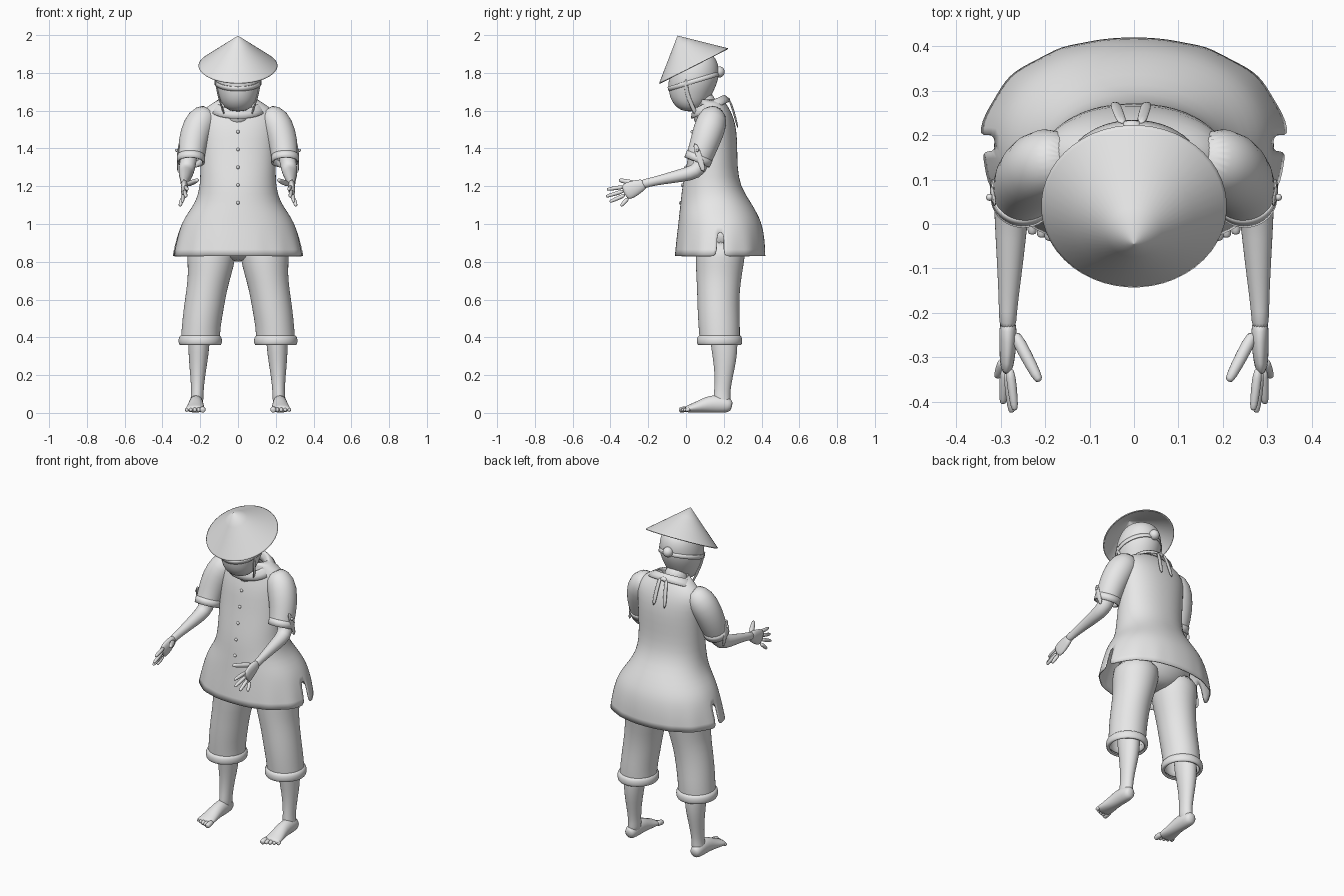
import bpy, bmesh, math
from mathutils import Vector

cube = bpy.data.objects.get("Cube")
if cube:
    bpy.data.objects.remove(cube)

clay = bpy.data.materials.new("plain_grey")
clay.use_nodes = True
clay.diffuse_color = (0.8, 0.8, 0.8, 1)
clay.node_tree.nodes["Principled BSDF"].inputs["Base Color"].default_value = clay.diffuse_color


def finish(name, bm, subdiv=1, thick=0):
    bmesh.ops.recalc_face_normals(bm, faces=bm.faces)
    for f in bm.faces:
        f.smooth = True
    me = bpy.data.meshes.new(name)
    bm.to_mesh(me)
    bm.free()
    me.materials.append(clay)
    ob = bpy.data.objects.new(name, me)
    bpy.context.collection.objects.link(ob)
    if subdiv:
        ob.modifiers.new("smooth", "SUBSURF").levels = subdiv
        ob.modifiers["smooth"].render_levels = subdiv
    if thick:
        m = ob.modifiers.new("thickness", "SOLIDIFY")
        m.thickness, m.offset = thick, -1
    return ob


def loft(rings, n=24, power=2.0, cap_start=True, cap_end=True):
    """Skin elliptical rings given as (centre, axis, radius_u, radius_v)."""
    bm = bmesh.new()
    loops = []
    for c, t, ru, rv in rings:
        t = Vector(t).normalized()
        u = Vector((1, 0, 0))
        u = (u - t * t.dot(u)).normalized()
        v = t.cross(u)
        loop = []
        for i in range(n):
            a = math.tau * (i + 0.5) / n
            ca, sa = math.cos(a), math.sin(a)
            x = math.copysign(abs(ca) ** (2 / power), ca)
            y = math.copysign(abs(sa) ** (2 / power), sa)
            loop.append(bm.verts.new(Vector(c) + u * ru * x + v * rv * y))
        loops.append(loop)
    for a, b in zip(loops, loops[1:]):
        for i in range(n):
            j = (i + 1) % n
            bm.faces.new((a[i], a[j], b[j], b[i]))
    if cap_start:
        bm.faces.new(loops[0][::-1])
    if cap_end:
        bm.faces.new(loops[-1])
    return bm


def tube(name, pts, n=12, subdiv=1, side=1, thick=0, **kw):
    """Tube through (x, y, z, radius_u, radius_v), mirrored by side."""
    ps = [Vector((p[0] * side, p[1], p[2])) for p in pts]
    rings = []
    for i, p in enumerate(pts):
        t = ps[min(i + 1, len(ps) - 1)] - ps[max(i - 1, 0)]
        rings.append((ps[i], t, p[3], p[-1]))
    return finish(name, loft(rings, n, **kw), subdiv, thick)


def stack(rows, **kw):
    """Horizontal rings given as (z, x, y_front, y_back, radius_x)."""
    return loft([((x, (f + b) / 2, z), (0, 0, 1), rx, (b - f) / 2)
                 for z, x, f, b, rx in rows], **kw)


def ball(name, centre, r):
    bm = bmesh.new()
    bmesh.ops.create_uvsphere(bm, u_segments=16, v_segments=10, radius=r)
    bmesh.ops.translate(bm, verts=bm.verts, vec=centre)
    return finish(name, bm, 0)


# Tunic: flared shell with side slits and a rippled hem
tunic_rows = [(.83, 0, -.06, .42, .345), (.9, 0, -.053, .418, .33),
              (.96, 0, -.046, .41, .313), (1.01, 0, -.04, .398, .295),
              (1.06, 0, -.035, .375, .265), (1.12, 0, -.028, .34, .222),
              (1.2, 0, -.02, .287, .2), (1.3, 0, 0, .272, .2),
              (1.4, 0, .02, .272, .2), (1.5, 0, .035, .268, .205),
              (1.57, 0, .06, .25, .21), (1.62, 0, .075, .225, .17),
              (1.66, 0, .07, .195, .1)]
bm = stack(tunic_rows, n=48, power=2.15, cap_start=False, cap_end=False)
slit = [f for f in bm.faces if f.calc_center_median().z < .95
        and abs(f.calc_center_median().y - .181) < .01]
bmesh.ops.delete(bm, geom=slit, context="FACES")
for v in bm.verts:
    if v.co.z < 1:
        a = math.atan2(v.co.y - .18, v.co.x)
        k = 1 + .012 * math.sin(15 * a) * (1 - v.co.z) / .17
        v.co.x *= k
        v.co.y = .18 + (v.co.y - .18) * k
finish("tunic", bm, 1, .006)

# Buttons follow the tunic front
for i in range(5):
    z = 1.488 - i * .094
    for lo, hi in zip(tunic_rows, tunic_rows[1:]):
        if lo[0] <= z < hi[0]:
            y = lo[2] + (hi[2] - lo[2]) * (z - lo[0]) / (hi[0] - lo[0])
    ball(f"button_{i + 1}", (0, y, z), .009)

# Collar and the ribbon tails on the back
tilt = (0, -.45, 1)
finish("collar", loft([((0, .115, 1.6), tilt, .085, .075), ((0, .115, 1.645), tilt, .1, .085),
                       ((0, .12, 1.65), tilt, .115, .095), ((0, .13, 1.605), tilt, .15, .115)],
                      32, cap_start=False, cap_end=False), 1, .006)
for name, x, lean in (("ribbon_right", -.025, -.02), ("ribbon_left", .015, .015)):
    tube(name, [(x, .225, 1.665, .012, .006), (x + lean / 2, .25, 1.61, .013, .006),
                (x + lean, .276, 1.5, .014, .006)], 8)
tube("ribbon_knot", [(-.005, .205, 1.665, .025, .014), (-.005, .235, 1.65, .025, .014)])

# Head, neck, cloth band and bun
finish("head", stack([(1.595, 0, -.02, .06, .045), (1.63, 0, -.065, .105, .085),
                      (1.68, 0, -.09, .135, .103), (1.75, 0, -.096, .17, .124),
                      (1.82, 0, -.085, .178, .12), (1.88, 0, -.04, .16, .1),
                      (1.91, 0, 0, .12, .055)]), 2)
tube("neck", [(0, .12, 1.52, .075), (0, .1, 1.6, .068), (0, .08, 1.7, .068)], 20)
band = Vector((0, -.3, 1)).normalized()
finish("head_band", loft([(Vector((0, .04, 1.755)) + band * h, band, .126, .142)
                          for h in (-.012, .012)], 32, cap_start=False, cap_end=False), 1, .006)
ball("hair_bun", (0, .175, 1.805), .03)

# Conical hat, tilted forward, open underneath
rim, apex = Vector((0, .04, 1.838)), Vector((0, -.045, 1.997))
axis = (0, -.453, .891)
finish("hat", loft([(rim.lerp(apex, t), axis, .209 * (1 - t), .205 * (1 - t))
                    for t in (0, .03, .35, .7, .995)], 48, cap_start=False), 0, .006)

# Hips under the tunic
finish("trouser_seat", stack([(.8, 0, .13, .24, .06), (.84, 0, .07, .3, .16),
                              (.92, 0, .05, .33, .24), (1.02, 0, .05, .33, .22)]), 1)

for side, s in (("left", 1), ("right", -1)):
    # Chin straps hanging from the hat
    tube(side + "_chin_strap", [(.122, 0, 1.77, .004, .011), (.109, .0, 1.7, .005, .012),
                                (.09, .03, 1.63, .005, .012), (.07, .055, 1.575, .005, .012)], 8, side=s)

    # Sleeve, cuff band and button tab
    tube(side + "_sleeve", [(.14, .15, 1.605, .05), (.195, .14, 1.552, .085), (.23, .112, 1.47, .082),
                            (.245, .085, 1.39, .074), (.25, .06, 1.33, .068)],
         24, side=s, thick=.006, cap_end=False)
    tube(side + "_sleeve_cuff", [(.249, .073, 1.362, .074), (.25, .058, 1.326, .073)], 24,
         side=s, thick=.008, cap_start=False, cap_end=False)
    tube(side + "_sleeve_tab", [(.311, .045, 1.43, .005, .016), (.322, .072, 1.35, .005, .017),
                                (.318, .095, 1.272, .005, .016)], 8, side=s)
    ball(side + "_tab_button", (.325 * s, .06, 1.39), .008)

    # Arm and hand, reaching forward
    tube(side + "_arm", [(.25, .1, 1.42, .045), (.265, .085, 1.32, .045), (.275, .055, 1.275, .042),
                         (.277, -.02, 1.258, .036, .036), (.28, -.12, 1.237, .027, .027),
                         (.284, -.2, 1.219, .02, .022), (.284, -.24, 1.208, .02, .028)], 16, side=s)
    tube(side + "_palm", [(.284, -.21, 1.216, .018, .024), (.283, -.25, 1.2, .021, .038),
                          (.285, -.3, 1.178, .018, .048), (.287, -.33, 1.163, .013, .042)], 16, side=s)
    fingers = {"index": ((.28, -.32, 1.198), (.268, -.42, 1.183)),
               "middle": ((.284, -.325, 1.176), (.275, -.425, 1.145)),
               "ring": ((.29, -.32, 1.155), (.295, -.405, 1.117)),
               "little": ((.294, -.305, 1.138), (.308, -.345, 1.095)),
               "thumb": ((.272, -.24, 1.208), (.212, -.355, 1.233))}
    for finger, (a, b) in fingers.items():
        a, b = Vector(a), Vector(b)
        r = .016 if finger == "thumb" else .012
        tube(f"{side}_{finger}_finger", [(*a.lerp(b, t), r * k) for t, k in
                                         ((0, 1), (.5, 1), (.9, .8), (1, .5))], 8, side=s)

    # Trouser leg and rolled cuff
    finish(side + "_trouser_leg", stack(
        [(.375, .2 * s, .072, .285, .104), (.45, .196 * s, .066, .287, .103),
         (.55, .182 * s, .06, .282, .107), (.65, .166 * s, .058, .285, .108),
         (.74, .148 * s, .053, .298, .116), (.82, .141 * s, .05, .312, .13),
         (.92, .135 * s, .05, .32, .13)], cap_start=False), 1, .006)
    finish(side + "_rolled_cuff", stack(
        [(z, .2 * s, .065 - g, .29 + g, .107 + g) for z, g in
         ((.365, -.012), (.356, 0), (.365, .008), (.385, .01), (.405, .006), (.412, -.008))],
        cap_start=False, cap_end=False), 1)

    # Lower leg with calf and ankle
    finish(side + "_lower_leg", stack(
        [(.03, .222 * s, .15, .237, .036), (.08, .216 * s, .143, .235, .034),
         (.12, .215 * s, .15, .235, .033), (.2, .213 * s, .152, .25, .04),
         (.28, .21 * s, .143, .268, .051), (.36, .207 * s, .13, .275, .057),
         (.45, .205 * s, .12, .27, .06)], n=20), 1)

    # Foot and toes
    tube(side + "_foot", [(.222, .245, .035, .022, .024), (.222, .225, .04, .036, .04),
                          (.222, .17, .049, .039, .05), (.222, .11, .044, .04, .044),
                          (.225, .06, .03, .047, .03), (.227, .01, .021, .053, .02),
                          (.227, -.005, .018, .05, .014)], 16, side=s)
    for i in range(5):
        x, r = .187 + i * .021, (.017, .012, .012, .011, .011)[i]
        tip = -.037 + .007 * i + .003 * max(0, i - 2)
        tube(f"{side}_toe_{i + 1}", [(x, .02, .022, r), (x, tip + .018, .018, r),
                                     (x, tip + .004, .014, r * .95), (x, tip, .013, r * .6)], 8, side=s)
